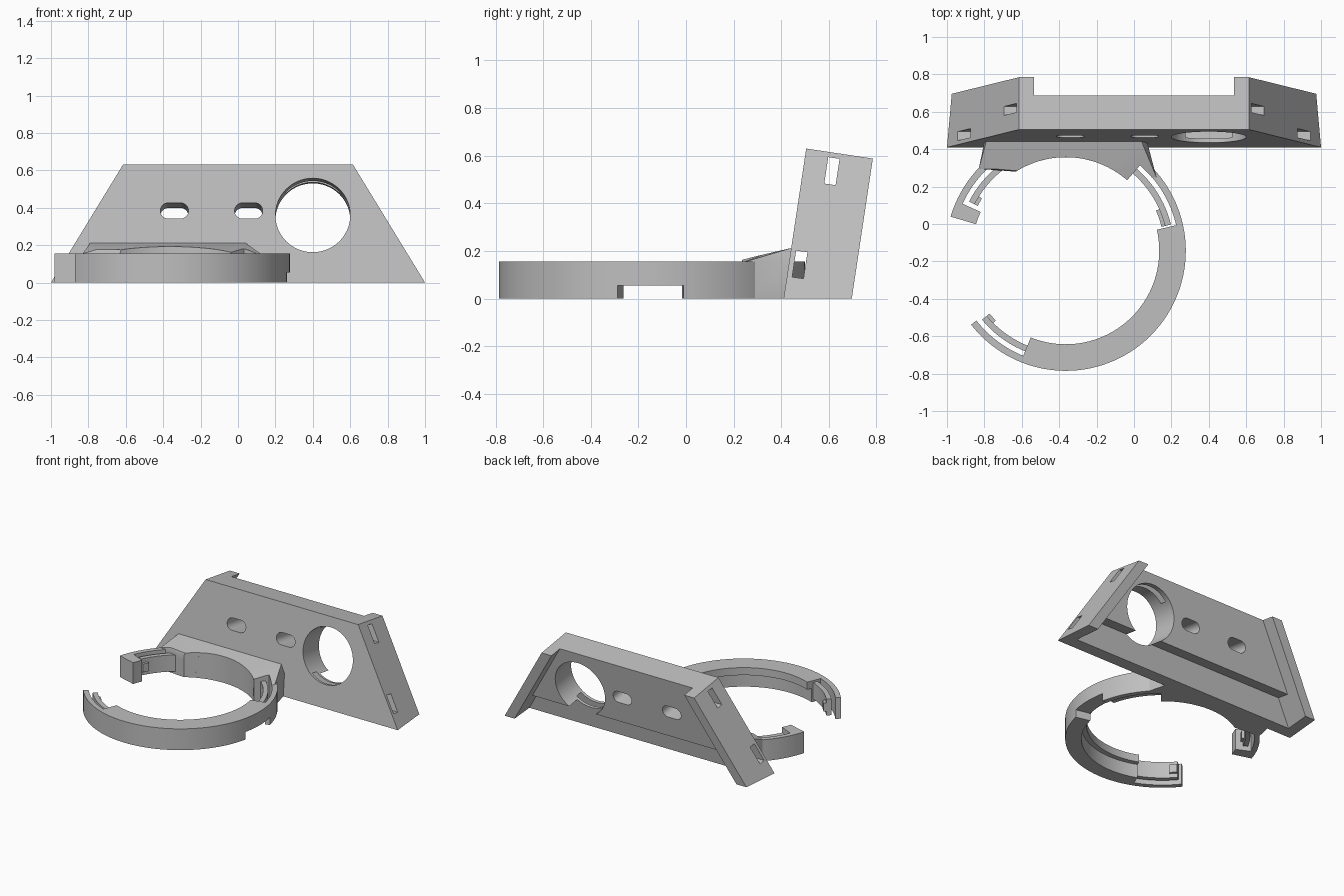
import bpy, bmesh
from math import cos, sin, radians, pi
from mathutils import Matrix, Vector

if "Cube" in bpy.data.objects:
    bpy.data.objects.remove(bpy.data.objects["Cube"])

grey = bpy.data.materials.new("light grey plastic")
grey.use_nodes = True
colour = (0.52, 0.52, 0.52, 1)
grey.diffuse_color = colour
grey.node_tree.nodes["Principled BSDF"].inputs["Base Color"].default_value = colour

TILT = Matrix.Translation((0, 0.41, 0)) @ Matrix.Rotation(radians(-8.56), 4, 'X')
CX, CY, H = -0.365, -0.143, 0.155      # ring centre and height
R_IN, R_OUT = 0.5, 0.642


def finish(name, bm):
    bmesh.ops.recalc_face_normals(bm, faces=bm.faces)
    me = bpy.data.meshes.new(name)
    bm.to_mesh(me)
    bm.free()
    me.materials.append(grey)
    ob = bpy.data.objects.new(name, me)
    bpy.context.collection.objects.link(ob)
    return ob


def prism(name, outline, lo, hi, along='Y', matrix=Matrix()):
    """Extrude a flat outline from lo to hi along Y or Z."""
    bm = bmesh.new()
    place = (lambda a, b, d: (a, d, b)) if along == 'Y' else (lambda a, b, d: (a, b, d))
    face = bm.faces.new([bm.verts.new(place(a, b, lo)) for a, b in outline])
    new = bmesh.ops.extrude_face_region(bm, geom=[face])['geom']
    shift = Vector(place(0, 0, hi - lo))
    bmesh.ops.translate(bm, vec=shift, verts=[v for v in new if isinstance(v, bmesh.types.BMVert)])
    bm.transform(matrix)
    return finish(name, bm)


def rect(x0, x1, y0, y1):
    return [(x0, y0), (x1, y0), (x1, y1), (x0, y1)]


def stadium(x, y, half, r, n=16):
    ends = []
    for side, start in ((1, -pi / 2), (-1, pi / 2)):
        for i in range(n + 1):
            a = start + pi * i / n
            ends.append((x + side * half + r * cos(a), y + r * sin(a)))
    return ends


def circle(x, y, r, n=72):
    return [(x + r * cos(2 * pi * i / n), y + r * sin(2 * pi * i / n)) for i in range(n)]


def arc(name, r0, r1, a0, a1, z0=0.0, z1=H):
    """Curved bar following the ring, angles in degrees."""
    n = max(2, int((a1 - a0) / 3))
    angles = [radians(a0 + (a1 - a0) * i / n) for i in range(n + 1)]
    outline = [(CX + r1 * cos(a), CY + r1 * sin(a)) for a in angles]
    outline += [(CX + r0 * cos(a), CY + r0 * sin(a)) for a in reversed(angles)]
    return prism(name, outline, z0, z1, 'Z')


def boolean(ob, tool, operation='DIFFERENCE'):
    mod = ob.modifiers.new("cut", 'BOOLEAN')
    mod.operation, mod.solver, mod.object = operation, 'EXACT', tool
    bpy.context.view_layer.objects.active = ob
    bpy.ops.object.modifier_apply(modifier=mod.name)
    bpy.data.objects.remove(tool)


# Tilted housing: trapezoid block, open at the back between side walls
LOW, TOP = -0.1, 0.637


def half_width(v):
    return 1 - 0.385 * v / TOP


def trapezoid(lo, hi, inset):
    a, b = half_width(lo) - inset, half_width(hi) - inset
    return [(-a, lo), (a, lo), (b, hi), (-b, hi)]


housing = prism("housing", trapezoid(LOW, TOP, 0), 0, 0.283, 'Y', TILT)
cutters = [
    (trapezoid(-0.2, 0.8, 0.08), 0.185, 0.4),            # back recess
    (trapezoid(-0.2, 0.195, 0.08), 0.09, 0.4),           # thin lower plate
    (circle(0.4, 0.364, 0.2), -0.1, 0.4),                # round opening
    (stadium(-0.34, 0.388, 0.032, 0.043), -0.1, 0.4),    # oblong holes
    (stadium(0.057, 0.388, 0.032, 0.043), -0.1, 0.4),
    (rect(-1.2, 1.2, 0.095, 0.207), 0.022, 0.07),        # strap tunnels
    (rect(-1.2, 1.2, 0.503, 0.615), 0.097, 0.145),
]
for outline, lo, hi in cutters:
    boolean(housing, prism("cutter", outline, lo, hi, 'Y', TILT))
boolean(housing, prism("cutter", rect(-2, 2, -2, 2), -0.5, 0, 'Z'))

# Main ring: inner step below the lip and a notch in the lower edge
ring = arc("ring", R_IN, R_OUT, -112, 13)
boolean(ring, arc("cutter", 0.4, 0.535, -115, 16, -0.1, 0.1))
boolean(ring, arc("cutter", 0.4, 0.8, -13, 14, -0.1, 0.055))

# Ring part beneath the bracket
back_ring = arc("back_ring", R_IN, R_OUT, 49, 118)
boolean(back_ring, arc("cutter", 0.4, 0.535, 45, 122, 0.04, 0.1))

# Bracket joining ring and housing, with a sloping hipped top
bm = bmesh.new()
for z in (0, H):
    for x, y in ((-0.83, 0.295), (-0.80, 0.44), (0.07, 0.44), (0.12, 0.25), (-0.04, 0.235)):
        bm.verts.new((x, y, z))
for p in ((-0.79, 0.442, 0.212), (0.04, 0.442, 0.212), (0.015, 0.295, 0.178),
          (-0.04, 0.235, 0.162), (-0.75, 0.295, 0.178)):
    bm.verts.new(p)
bmesh.ops.convex_hull(bm, input=bm.verts)
bracket = finish("bracket", bm)
boolean(bracket, prism("cutter", circle(CX, CY, R_IN, 120), -0.1, 0.4, 'Z'))
boolean(bracket, arc("cutter", 0.4, 0.605, 10, 49, -0.1, 0.4))

# Outer walls, spring arms and hooks of the three clips
parts = [ring, back_ring, bracket, housing]
clips = [("right", 12, 50, 14, 50, 14, 24),
         ("left", 117, 157, 117, 153, 148, 153),
         ("front", 218, 249, 219.5, 249, 219.5, 225)]
for name, w0, w1, s0, s1, h0, h1 in clips:
    parts.append(arc(name + "_clip_wall", 0.606, R_OUT, w0, w1))
    parts.append(arc(name + "_clip_arm", 0.547, 0.58, s0, s1, 0.02, 0.14))
    parts.append(arc(name + "_clip_hook", 0.528, 0.55, h0, h1, 0.05, 0.11))
parts.append(arc("end_block", R_IN, R_OUT, 155.5, 163.5))

# Smooth the curves, keep the edges sharp
bpy.ops.object.select_all(action='DESELECT')
for ob in parts:
    ob.select_set(True)
bpy.context.view_layer.objects.active = housing
bpy.ops.object.shade_smooth_by_angle(angle=radians(30))
